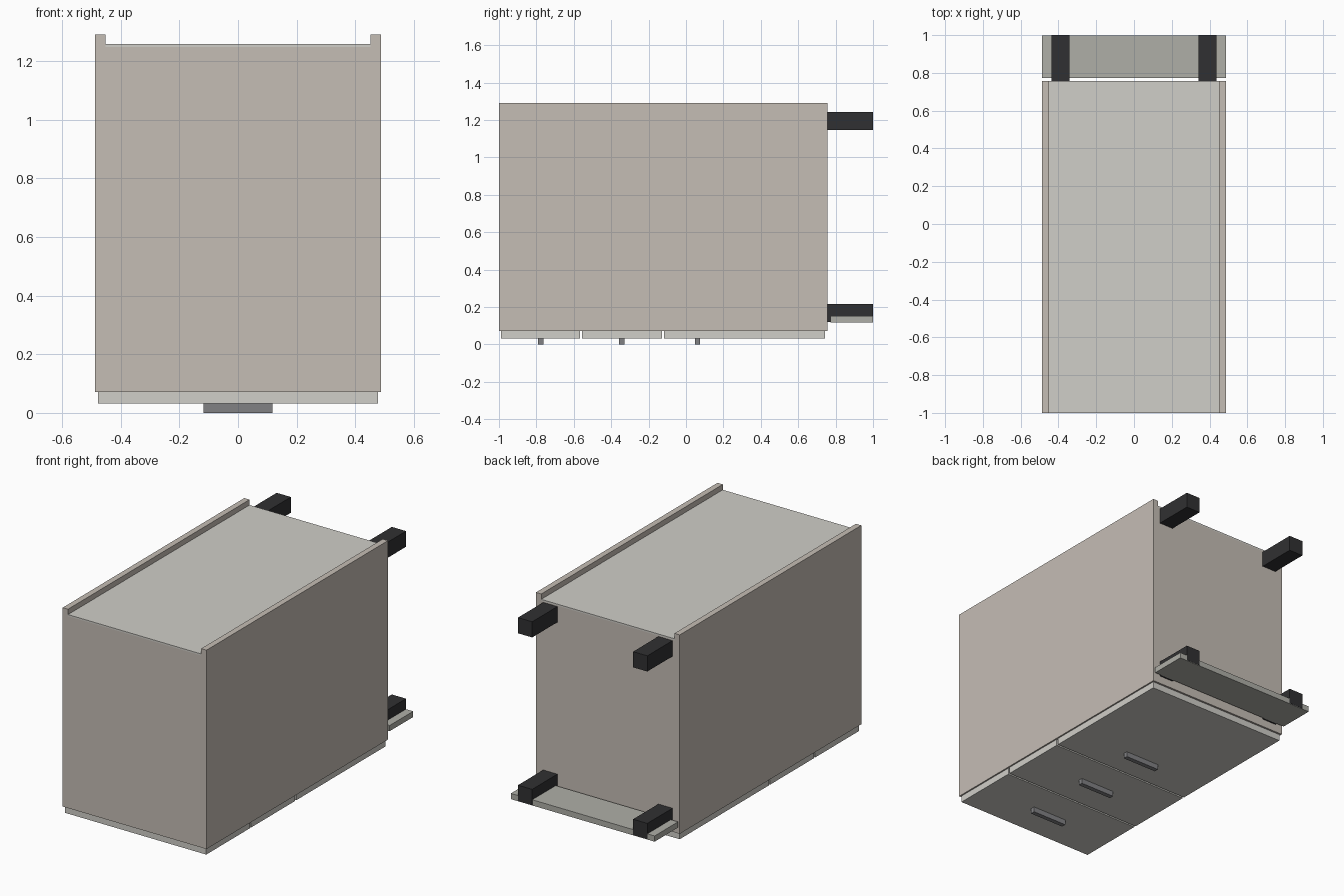
import bpy

if "Cube" in bpy.data.objects:
    bpy.data.objects.remove(bpy.data.objects["Cube"])


def material(name, rgb):
    m = bpy.data.materials.new(name)
    m.diffuse_color = (*rgb, 1)
    m.use_nodes = True
    m.node_tree.nodes["Principled BSDF"].inputs["Base Color"].default_value = m.diffuse_color
    return m


CARCASS = material("carcass_beige", (0.56, 0.51, 0.46))
PANEL = material("panel_light", (0.63, 0.62, 0.58))
PLINTH = material("plinth_grey", (0.43, 0.43, 0.39))
METAL = material("handle_grey", (0.22, 0.22, 0.23))
BLACK = material("leg_black", (0.03, 0.03, 0.032))


def box(name, x, y, z, mat):
    """Axis-aligned box from (min, max) ranges."""
    bpy.ops.mesh.primitive_cube_add(size=1, location=[sum(r) / 2 for r in (x, y, z)])
    ob = bpy.context.object
    ob.name = name
    ob.scale = [r[1] - r[0] for r in (x, y, z)]
    bpy.ops.object.transform_apply(location=False, rotation=False, scale=True)
    ob.data.materials.append(mat)
    return ob


W, T = 0.487, 0.036             # half width, board thickness
Y0, Y1 = -1.0, 0.756            # cabinet top and bottom (it lies on its front)
Z0, Z1, ZB = 0.072, 1.29, 1.257  # carcass front, rear edge, back panel face
IN = W - T

# Side panels and legs, mirrored in x
for s, side in ((-1, "left"), (1, "right")):
    box(f"side_panel_{side}", sorted((s * IN, s * W)), (Y0, Y1), (Z0, Z1), CARCASS)
    for row, z in (("front", (0.12, 0.216)), ("rear", (1.146, 1.242))):
        box(f"leg_{row}_{side}", sorted((s * 0.342, s * 0.438)), (Y1, 1.0), z, BLACK)

# Top, bottom and recessed back board between the sides
box("top_panel", (-IN, IN), (Y0, Y0 + T), (Z0, ZB - 0.01), CARCASS)
box("bottom_panel", (-IN, IN), (Y1 - T, Y1), (Z0, ZB - 0.01), CARCASS)
box("back_panel", (-IN, IN), (Y0, Y1), (ZB - 0.01, ZB), PANEL)

# Drawer fronts with bar handles
drawers = ((-0.99, -0.567, -0.776), (-0.556, -0.129, -0.344), (-0.118, 0.744, 0.062))
for i, (a, b, h) in enumerate(drawers, 1):
    box(f"drawer_front_{i}", (-0.478, 0.478), (a, b), (0.032, Z0), PANEL)
    box(f"handle_{i}", (-0.118, 0.118), (h - 0.014, h + 0.014), (0.0, 0.032), METAL)

# Plinth board clipped to the front legs
box("plinth", (-W, W), (0.772, 0.999), (0.117, 0.152), PLINTH)
